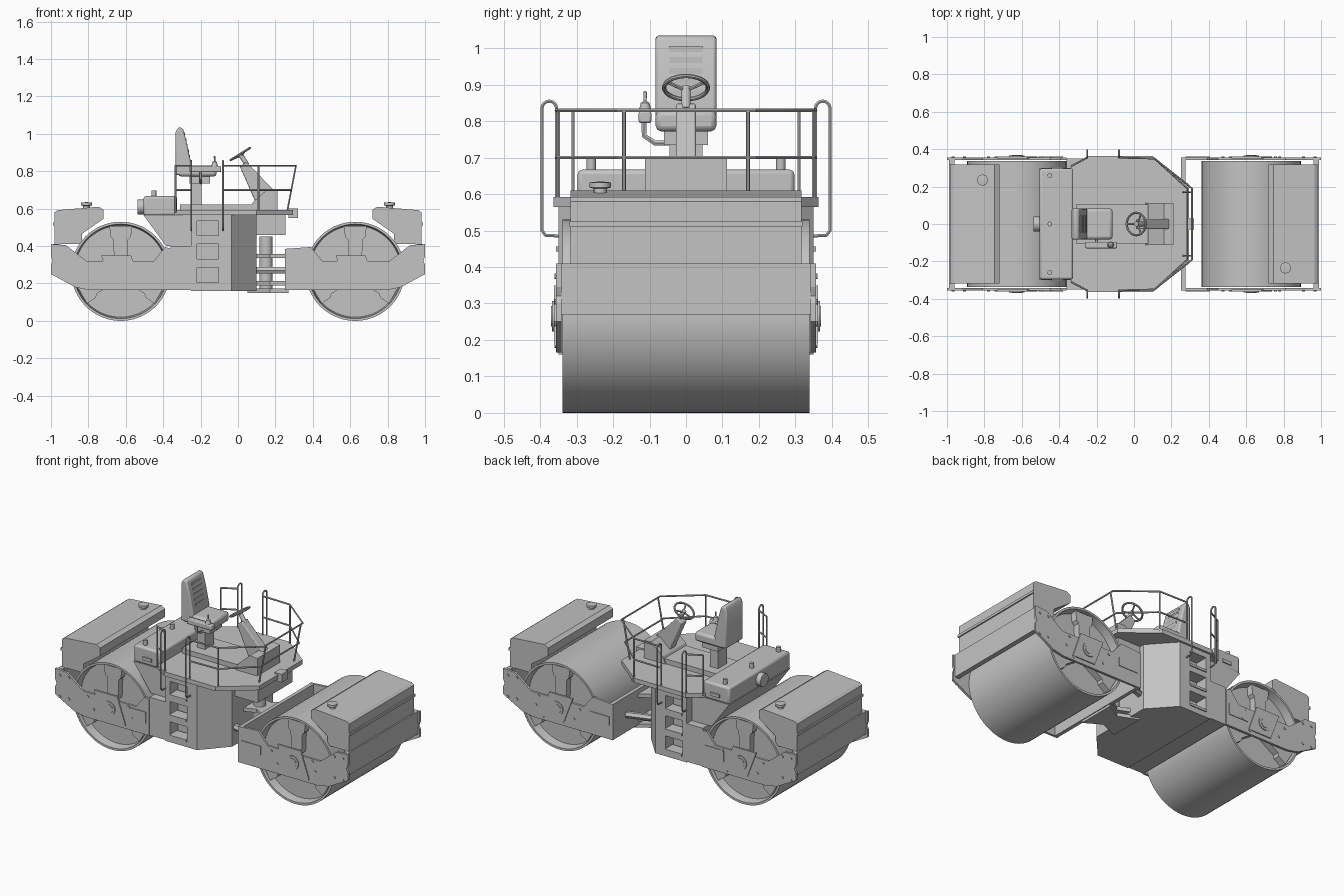
import bpy, bmesh, math
from mathutils import Vector

if "Cube" in bpy.data.objects:
    bpy.data.objects.remove(bpy.data.objects["Cube"], do_unlink=True)

grey = bpy.data.materials.new("plain grey")
grey.use_nodes = True
grey.diffuse_color = (0.55, 0.55, 0.55, 1)
grey.node_tree.nodes["Principled BSDF"].inputs["Base Color"].default_value = (0.55, 0.55, 0.55, 1)


def finish(ob, smooth=False, bevel=0):
    """Select the object, give it the material, and optionally round or smooth it."""
    bpy.ops.object.select_all(action='DESELECT')
    ob.select_set(True)
    bpy.context.view_layer.objects.active = ob
    if not ob.data.materials:
        ob.data.materials.append(grey)
    if bevel:
        mod = ob.modifiers.new("soft edges", 'BEVEL')
        mod.width, mod.segments = bevel, 2
    if smooth or bevel:
        bpy.ops.object.shade_smooth_by_angle(angle=math.radians(35))
    return ob


def mesh_object(name, bm, **kw):
    bmesh.ops.recalc_face_normals(bm, faces=bm.faces)
    me = bpy.data.meshes.new(name)
    bm.to_mesh(me)
    bm.free()
    ob = bpy.data.objects.new(name, me)
    bpy.context.collection.objects.link(ob)
    return finish(ob, **kw)


def prism(name, pts, lo, hi, axis='y', **kw):
    """Extrude a profile: xz points along y, or xy points along z."""
    bm = bmesh.new()
    place = (lambda a, b, d: (a, d, b)) if axis == 'y' else (lambda a, b, d: (a, b, d))
    rows = [[bm.verts.new(place(a, b, d)) for a, b in pts] for d in (lo, hi)]
    bm.faces.new(rows[0])
    bm.faces.new(rows[1])
    n = len(pts)
    for i in range(n):
        j = (i + 1) % n
        bm.faces.new((rows[0][i], rows[0][j], rows[1][j], rows[1][i]))
    return mesh_object(name, bm, **kw)


def box(name, x0, x1, y0, y1, z0, z1, **kw):
    return prism(name, [(x0, z0), (x1, z0), (x1, z1), (x0, z1)], y0, y1, **kw)


def lathe(name, profile, centre, axis=(0, 0, 1), steps=32):
    """Turn (radius, height) points around an axis through the centre."""
    bm = bmesh.new()
    verts = [bm.verts.new((r, 0, h)) for r, h in profile]
    edges = [bm.edges.new(p) for p in zip(verts, verts[1:])]
    bmesh.ops.spin(bm, geom=verts + edges, cent=(0, 0, 0), axis=(0, 0, 1),
                   angle=math.tau, steps=steps)
    bmesh.ops.remove_doubles(bm, verts=bm.verts, dist=1e-5)
    turn = Vector((0, 0, 1)).rotation_difference(Vector(axis)).to_matrix().to_4x4()
    bm.transform(turn)
    bmesh.ops.translate(bm, verts=bm.verts, vec=centre)
    return mesh_object(name, bm, smooth=True)


def cylinder(name, centre, r, h, axis=(0, 0, 1), steps=24):
    return lathe(name, [(0, 0), (r, 0), (r, h), (0, h)], centre, axis, steps)


def tube(name, pts, r=0.005):
    cu = bpy.data.curves.new(name, 'CURVE')
    cu.dimensions, cu.bevel_depth, cu.bevel_resolution = '3D', r, 1
    cu.use_fill_caps = True
    sp = cu.splines.new('POLY')
    sp.points.add(len(pts) - 1)
    for p, co in zip(sp.points, pts):
        p.co = (*co, 1)
    ob = bpy.data.objects.new(name, cu)
    bpy.context.collection.objects.link(ob)
    finish(ob)
    bpy.ops.object.convert(target='MESH')
    return finish(bpy.context.object, smooth=True)


def flip(pts, s, cx=0):
    return [(cx + s * a, b) for a, b in pts]


# Roller units: drum, side frames and water tank at each end
for s, end, inner in ((-1, "rear", 0.36), (1, "front", 0.25)):
    cx, cz = s * 0.627, 0.265
    half = [(0, 0.285), (0.245, 0.285), (0.252, 0.338), (0.265, 0.338)]
    lathe(end + "_drum", half + [(r, -h) for r, h in reversed(half)], (cx, 0, cz), (0, 1, 0), 72)
    frame = [(inner, 0.165), (0.8, 0.165), (0.87, 0.18), (1, 0.25), (1, 0.3), (0.99, 0.32), (1, 0.345),
             (1, 0.41), (0.92, 0.405), (0.81, 0.32), (0.45, 0.32), (0.39, 0.395), (inner, 0.385)]
    for t, side in ((-1, "right"), (1, "left")):
        tag = f"{end}_{side}_"
        prism(tag + "side_frame", flip(frame, s), t * 0.342, t * 0.356)
        # Drum spokes
        for k in range(3):
            a = math.radians(90 + 120 * k)
            spoke = [(0.05, -0.035), (0.17, -0.04), (0.185, -0.055), (0.242, -0.06),
                     (0.242, 0.06), (0.185, 0.055), (0.17, 0.04), (0.05, 0.035)]
            pts = [(cx + u * math.cos(a) - v * math.sin(a), cz + u * math.sin(a) + v * math.cos(a))
                   for u, v in spoke]
            prism(tag + "drum_spoke", pts, t * 0.28, t * 0.325)
        # Hub, bearing plate, bolts and service panel
        plate = [(-0.105, 0.085), (0.055, 0.085), (0.11, -0.075), (-0.045, -0.075)]
        prism(tag + "bearing_plate", [(cx + a, cz + b) for a, b in plate], t * 0.35, t * 0.362)
        cylinder(tag + "hub", (cx, t * 0.35, cz), 0.042, 0.017, (0, t, 0))
        cylinder(tag + "hub_cap", (cx, t * 0.36, cz), 0.028, 0.01, (0, t, 0))
        for bx, bz in ((-0.15, 0.03), (-0.11, -0.04), (0.13, 0.04), (0.15, -0.02), (0.1, -0.08),
                       (s * 0.28, 0.11), (s * 0.34, 0.11), (s * 0.28, -0.02), (s * 0.34, -0.02)):
            cylinder(tag + "bolt", (cx + bx, t * 0.35, cz + bz), 0.008, 0.011, (0, t, 0), 10)
        px = -0.445 if s < 0 else 0.34
        box(tag + "service_panel", px - 0.065, px + 0.065, t * 0.354, t * 0.36,
            0.235 if s < 0 else 0.25, 0.305)
    tank = [(0.72, 0.545), (0.72, 0.595), (0.745, 0.61), (0.965, 0.592), (0.982, 0.58),
            (0.982, 0.27), (0.965, 0.27), (0.95, 0.41), (0.835, 0.41), (0.835, 0.465)]
    prism(end + "_water_tank", flip(tank, s), -0.317, 0.317)
    box(end + "_cross_beam", *sorted((s * 0.96, s * 0.99)), -0.342, 0.342, 0.27, 0.41)
    box(end + "_tank_seam", *sorted((s * 0.98, s * 0.99)), -0.32, 0.32, 0.51, 0.525)
    lathe(end + "_tank_cap", [(0, 0), (0.018, 0), (0.018, 0.015), (0.029, 0.018), (0.029, 0.032), (0, 0.035)],
          (s * 0.81, -s * 0.235, 0.6))

# Articulated hitch between the two halves
box("front_hitch_plate", 0.252, 0.275, -0.342, 0.342, 0.165, 0.385)
cylinder("hitch_pin", (0.15, 0, 0.15), 0.035, 0.3)
for z in (0.15, 0.19, 0.335):
    prism("hitch_ear", [(0.05, -0.11), (0.17, -0.06), (0.27, -0.12),
                        (0.27, 0.12), (0.17, 0.06), (0.05, 0.11)], z, z + 0.022, axis='z')
for t in (-1, 1):
    tube("steering_ram", [(0.05, t * 0.15, 0.27), (0.27, t * 0.22, 0.27)], 0.02)

# Main body with step recesses cut into both sides
body = prism("main_body", [(-0.25, -0.35), (-0.035, -0.35), (0.1, -0.2), (0.1, 0.2), (-0.035, 0.35),
                           (-0.25, 0.35)], 0.16, 0.57, axis='z')
for t in (-1, 1):
    for z in (0.2, 0.325, 0.45):
        cutter = box("step_cutter", -0.22, -0.105, t * 0.27, t * 0.4, z, z + 0.085)
        cutter.hide_render = True
        mod = body.modifiers.new("step", 'BOOLEAN')
        mod.operation, mod.solver, mod.object = 'DIFFERENCE', 'EXACT', cutter
        finish(body)
        bpy.ops.object.modifier_apply(modifier=mod.name)
        bpy.data.objects.remove(cutter, do_unlink=True)
        box("step_tread", -0.22, -0.105, t * 0.28, t * 0.356, z - 0.008, z + 0.006)
box("rear_body", -0.36, -0.25, -0.35, 0.35, 0.165, 0.4)
prism("hood_base", [(-0.505, 0.565), (-0.25, 0.565), (-0.25, 0.4), (-0.385, 0.4)], -0.3, 0.3)
box("platform_skirt", 0.05, 0.255, -0.17, 0.17, 0.46, 0.57)

# Engine hood with caps and exhaust
box("engine_hood", -0.505, -0.325, -0.297, 0.297, 0.562, 0.667, bevel=0.012)
cylinder("exhaust_pot", (-0.5, 0, 0.61), 0.04, 0.036, (-1, 0, 0))
for y in (-0.26, 0, 0.26):
    cylinder("hood_cap", (-0.45, y, 0.66), 0.013, 0.036)
for t in (-1, 1):
    box("hood_latch", -0.44, -0.38, t * 0.296, t * 0.304, 0.59, 0.61)

# Operator platform
prism("platform", [(-0.34, -0.3), (-0.25, -0.363), (0.1, -0.363), (0.295, -0.21), (0.295, 0.21), (0.1, 0.363),
                   (-0.25, 0.363), (-0.34, 0.3)], 0.565, 0.592, axis='z')
box("floor_plinth", -0.31, 0.11, -0.105, 0.105, 0.59, 0.622)
prism("console_base", [(0.06, 0.59), (0.21, 0.59), (0.21, 0.7), (0.16, 0.705), (0.08, 0.635)], -0.112, 0.112)
box("work_light", 0.27, 0.32, -0.03, 0.03, 0.55, 0.6)

# Steering column and wheel
prism("steering_column", [(0.01, 0.825), (0.045, 0.85), (0.19, 0.7), (0.18, 0.62), (0.1, 0.62)],
      -0.027, 0.027, bevel=0.005)
tilt = math.radians(-32)
hub = Vector((0.012, 0, 0.892))
normal = Vector((math.sin(tilt), 0, math.cos(tilt)))
bpy.ops.mesh.primitive_torus_add(major_radius=0.06, minor_radius=0.006, major_segments=32, minor_segments=8,
                                 location=hub, rotation=(0, tilt, 0))
wheel = bpy.context.object
wheel.name = "steering_wheel"
finish(wheel, smooth=True)
cylinder("wheel_shaft", hub - normal * 0.07, 0.013, 0.07, normal, 16)
for k in range(3):
    a = math.tau * k / 3 + math.pi
    arm = Vector((math.cos(a) * math.cos(tilt), math.sin(a), -math.cos(a) * math.sin(tilt))) * 0.06
    tube("wheel_spoke", [hub - normal * 0.01, hub + arm], 0.005)

# Seat with backrest, armrest and lever
box("seat_pedestal", -0.25, -0.195, -0.045, 0.045, 0.6, 0.75)
box("seat_bracket", -0.26, -0.15, -0.06, 0.06, 0.735, 0.775)
box("seat_cushion", -0.32, -0.115, -0.083, 0.083, 0.772, 0.83, bevel=0.015)
prism("seat_backrest", [(-0.333, 0.78), (-0.333, 1.01), (-0.318, 1.037), (-0.295, 1.03), (-0.278, 0.97),
                        (-0.25, 0.84), (-0.255, 0.78)], -0.083, 0.083, bevel=0.008)
for k in range(5):
    z = 0.87 + 0.03 * k
    x = -0.256 - (z - 0.84) * 0.215
    box("backrest_rib", x - 0.012, x + 0.006, -0.045, 0.045, z, z + 0.016)
box("armrest", -0.26, -0.09, -0.13, -0.095, 0.795, 0.828, bevel=0.006)
tube("armrest_bracket", [(-0.2, -0.04, 0.74), (-0.2, -0.085, 0.74), (-0.2, -0.115, 0.76), (-0.2, -0.115, 0.8)], 0.008)
lathe("control_lever", [(0, 0), (0.018, 0), (0.012, 0.025), (0.004, 0.03), (0.005, 0.055), (0, 0.058)],
      (-0.125, -0.112, 0.825), steps=16)

# Grab hoops either side of the steps, and rear guard rails
for t in (-1, 1):
    for x in (-0.25, -0.08):
        arc = [(x, t * (0.375 - 0.02 * math.cos(math.pi * k / 8)), 0.835 + 0.02 * math.sin(math.pi * k / 8))
               for k in range(9)]
        tube("grab_hoop", [(x, t * 0.355, 0.58)] + arc +
             [(x, t * 0.395, 0.5), (x, t * 0.385, 0.487), (x, t * 0.345, 0.485)])
    for z in (0.7, 0.83):
        tube("rear_guard_rail", [(-0.25, t * 0.355, z), (-0.335, t * 0.31, z)])
    tube("rear_guard_post", [(-0.335, t * 0.31, 0.58), (-0.335, t * 0.31, 0.83)])

# Front guard rail, leaning outwards
for z, x in ((0.7, 0.285), (0.83, 0.31)):
    half = [(-0.08, 0.355), (0.11, 0.35), (x, 0.19)]
    tube("front_guard_rail", [(a, b, z) for a, b in half] + [(a, -b, z) for a, b in reversed(half)])
for t in (-1, 1):
    tube("front_guard_post", [(0.262, t * 0.17, 0.58), (0.285, t * 0.17, 0.7), (0.31, t * 0.17, 0.83)])
    tube("side_guard_post", [(0.11, t * 0.35, 0.58), (0.11, t * 0.35, 0.83)])
